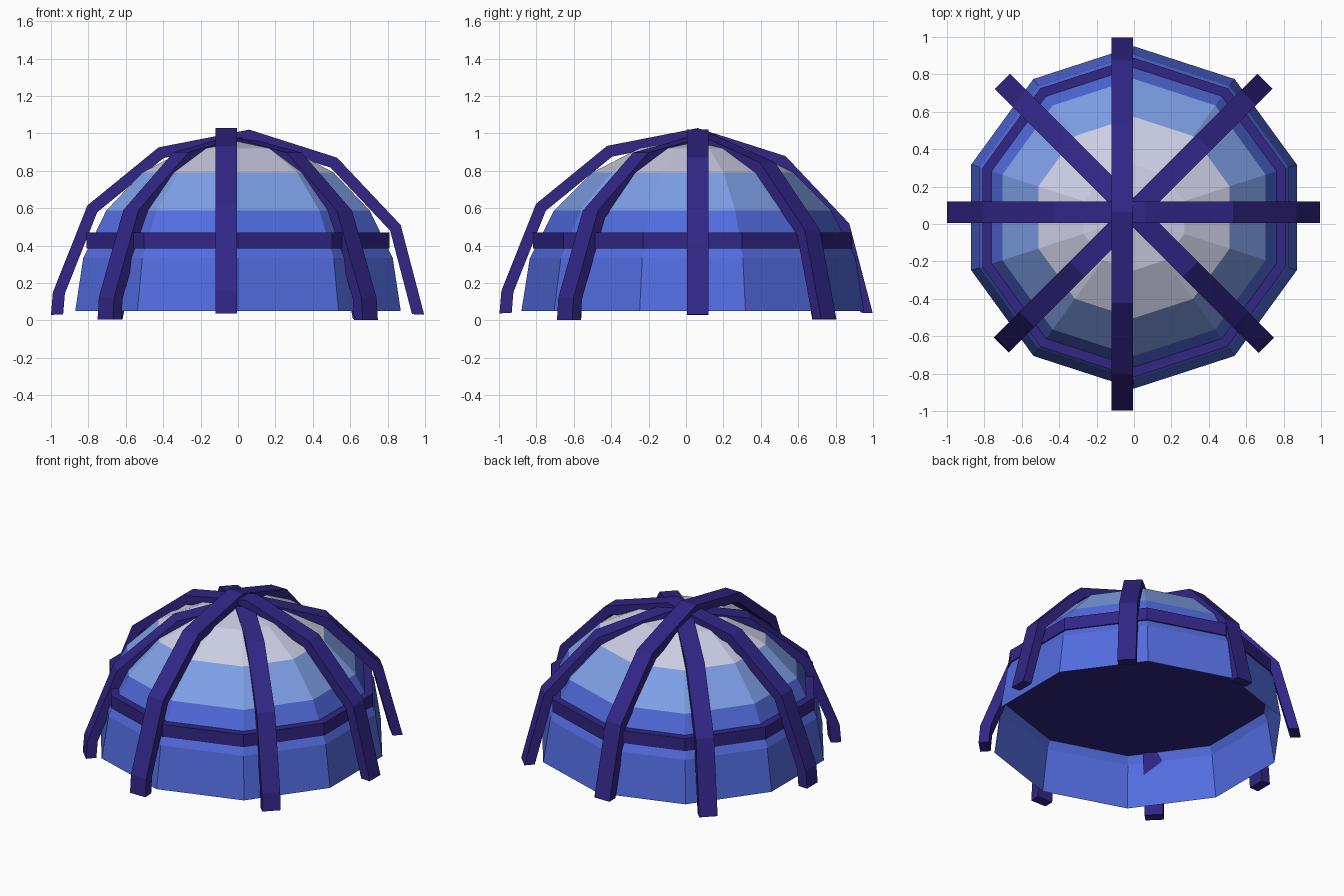
import bpy, bmesh, math
from mathutils import Matrix, Vector

if "Cube" in bpy.data.objects:
    bpy.data.objects.remove(bpy.data.objects["Cube"])


def material(name, rgb):
    m = bpy.data.materials.new(name)
    m.diffuse_color = (*rgb, 1)
    m.use_nodes = True
    m.node_tree.nodes["Principled BSDF"].inputs["Base Color"].default_value = m.diffuse_color
    return m


BLUE = material("blue", (0.085, 0.15, 0.74))
LIGHT = material("light_blue", (0.21, 0.35, 0.80))
GREY = material("pale_grey", (0.60, 0.61, 0.77))
PURPLE = material("dark_purple", (0.031, 0.019, 0.24))


def finish(name, bm, mats):
    bmesh.ops.recalc_face_normals(bm, faces=bm.faces[:])
    me = bpy.data.meshes.new(name)
    bm.to_mesh(me)
    bm.free()
    for m in mats:
        me.materials.append(m)
    ob = bpy.data.objects.new(name, me)
    bpy.context.collection.objects.link(ob)
    return ob


CY, BASE, R = 0.035, 0.05, 0.915
TURN = Matrix.Rotation(math.radians(18), 4, 'Z')  # puts a corner at front and back

# Dome: open upper half of a ten-sided ball, coloured by height
bm = bmesh.new()
rings = []
for i in range(5):
    a = math.radians(18 * i)
    rings.append([bm.verts.new((R * math.cos(a) * math.cos(math.radians(18 + 36 * k)),
                                CY + R * math.cos(a) * math.sin(math.radians(18 + 36 * k)),
                                BASE + R * math.sin(a))) for k in range(10)])
top = bm.verts.new((0, CY, BASE + R))
for lo, hi in zip(rings, rings[1:]):
    for k in range(10):
        bm.faces.new((lo[k], lo[(k + 1) % 10], hi[(k + 1) % 10], hi[k]))
for k in range(10):
    bm.faces.new((rings[-1][k], rings[-1][(k + 1) % 10], top))
for f in bm.faces:
    z = f.calc_center_median().z
    f.material_index = 0 if z < 0.588 else 1 if z < 0.78 else 2
finish("dome", bm, [BLUE, LIGHT, GREY])

# Belt: solid ten-sided disc through the dome, which also closes it inside
bm = bmesh.new()
belt = [[bm.verts.new((0.853 * math.cos(math.radians(18 + 36 * k)),
                       CY + 0.853 * math.sin(math.radians(18 + 36 * k)), z))
         for k in range(10)] for z in (0.385, 0.47)]
bm.faces.new(belt[0])
bm.faces.new(belt[1])
for k in range(10):
    j = (k + 1) % 10
    bm.faces.new((belt[0][k], belt[0][j], belt[1][j], belt[1][k]))
finish("belt", bm, [PURPLE])

# Ribs: slightly rolled arches crossing at the top
ARCH = [(-1.0, 0.03), (-0.99, 0.15), (-0.805, 0.615), (-0.425, 0.925),
        (0.06, 1.02), (0.53, 0.87), (0.87, 0.51), (0.995, 0.032)]
HALF = 0.0575


def rib(name, angle, x, y, dz):
    bm = bmesh.new()
    sections = []
    for u, z in ARCH:
        ui, zi = u * 0.935, BASE + (z - BASE) * 0.935
        sections.append([bm.verts.new(p) for p in (
            (u, -HALF, z), (u, HALF, z), (ui, HALF, zi), (ui, -HALF, zi))])
    for a, b in zip(sections, sections[1:]):
        for k in range(4):
            j = (k + 1) % 4
            bm.faces.new((a[k], a[j], b[j], b[k]))
    bm.faces.new(sections[0])
    bm.faces.new(sections[-1])
    bm.transform(Matrix.Translation((x, y, dz)) @ Matrix.Rotation(math.radians(angle), 4, 'Z'))
    finish(name, bm, [PURPLE])


rib("side_to_side_rib", 0, 0, 0.062, 0)
rib("front_to_back_rib", 90, -0.062, 0.003, 0.008)
rib("diagonal_rib_a", 45, -0.003, 0.06, -0.025)
rib("diagonal_rib_b", 135, 0, 0.058, -0.028)
